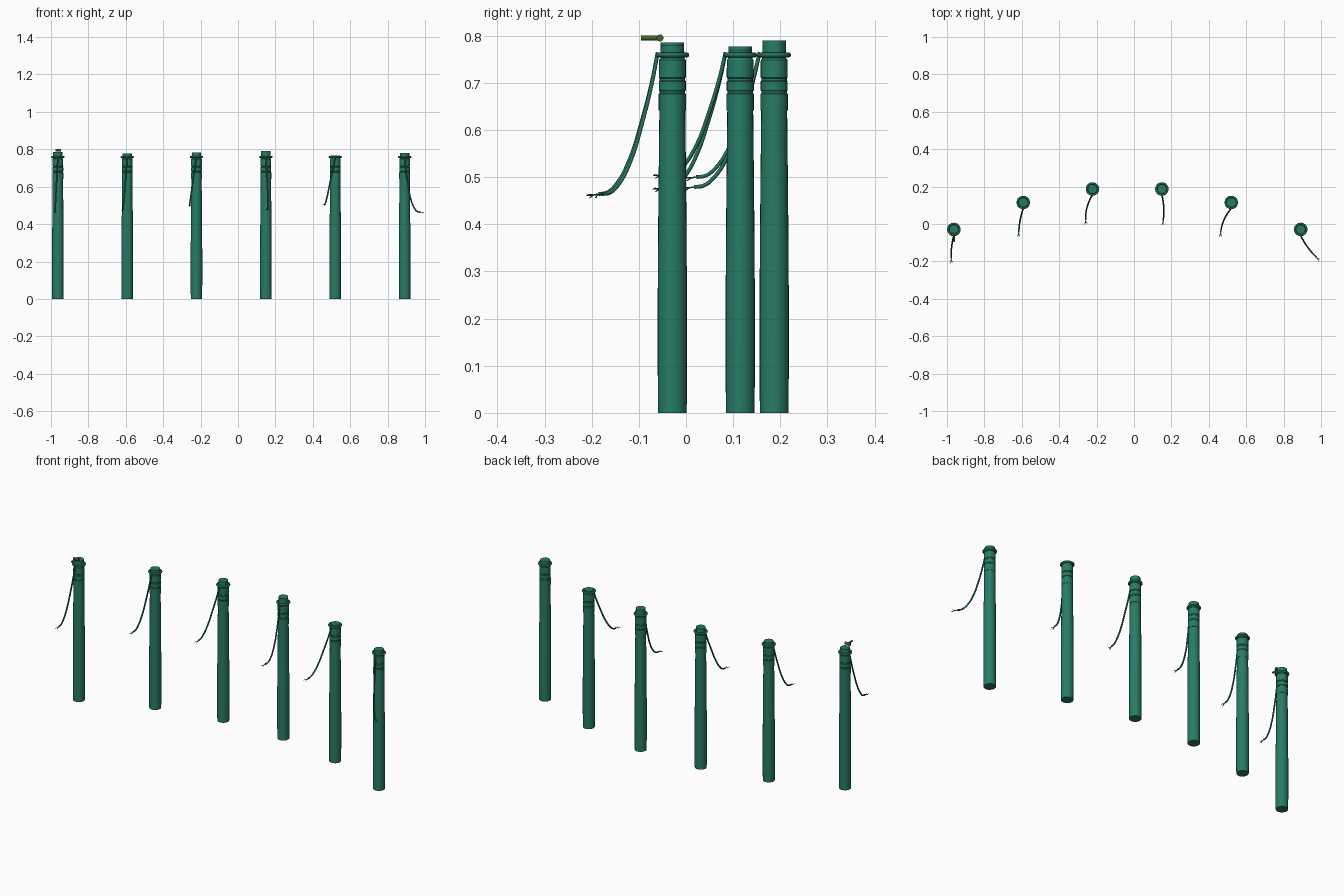
import bpy, math
from mathutils import Vector

if "Cube" in bpy.data.objects:
    bpy.data.objects.remove(bpy.data.objects["Cube"])


def material(name, col):
    m = bpy.data.materials.new(name)
    m.diffuse_color = (*col, 1)
    m.use_nodes = True
    m.node_tree.nodes["Principled BSDF"].inputs["Base Color"].default_value = m.diffuse_color
    return m


GREEN = material("green_wood", (0.02, 0.20, 0.13))
ROPE = material("rope_green", (0.02, 0.17, 0.10))
BRONZE = material("dark_olive", (0.06, 0.13, 0.02))


def finish(ob, name, mat, angle=35):
    ob.name = name
    ob.data.materials.append(mat)
    bpy.ops.object.select_all(action='DESELECT')
    ob.select_set(True)
    bpy.context.view_layer.objects.active = ob
    bpy.ops.object.shade_smooth_by_angle(angle=math.radians(angle))


def lathe(name, profile, loc, mat, n=24):
    # closed solid of revolution from (radius, height) pairs
    verts, faces = [], []
    for r, z in profile:
        for i in range(n):
            a = 2 * math.pi * i / n
            verts.append((r * math.cos(a), r * math.sin(a), z))
    for k in range(len(profile) - 1):
        for i in range(n):
            j = (i + 1) % n
            faces.append((k * n + i, k * n + j, (k + 1) * n + j, (k + 1) * n + i))
    faces.append(tuple(reversed(range(n))))
    faces.append(tuple(range((len(profile) - 1) * n, len(profile) * n)))
    me = bpy.data.meshes.new(name)
    me.from_pydata(verts, [], faces)
    ob = bpy.data.objects.new(name, me)
    bpy.context.collection.objects.link(ob)
    ob.location = loc
    finish(ob, name, mat)


def tube(name, pts, radius, mat, tips=()):
    # smooth rope curve, plus thin straight-ish strands
    cu = bpy.data.curves.new(name, 'CURVE')
    cu.dimensions = '3D'
    cu.bevel_depth = radius
    cu.bevel_resolution = 2
    cu.resolution_u = 5
    cu.use_fill_caps = True
    for path, scale in [(pts, 1.0)] + [(t, 0.3) for t in tips]:
        sp = cu.splines.new('BEZIER')
        sp.bezier_points.add(len(path) - 1)
        for bp, p in zip(sp.bezier_points, path):
            bp.co = p
            bp.radius = scale
            bp.handle_left_type = bp.handle_right_type = 'AUTO'
    ob = bpy.data.objects.new(name, cu)
    bpy.context.collection.objects.link(ob)
    cu.materials.append(mat)


# x, y, cap height, then rope: mid x offset, end x offset, end y, end z
POSTS = [
    (-0.963, -0.029, 0.785, -0.012, -0.014, -0.185, 0.464),
    (-0.592, 0.115, 0.777, -0.017, -0.024, -0.045, 0.477),
    (-0.222, 0.187, 0.784, -0.029, -0.036, 0.022, 0.500),
    (0.149, 0.187, 0.790, 0.010, 0.007, 0.018, 0.479),
    (0.520, 0.115, 0.768, -0.040, -0.056, -0.045, 0.505),
    (0.891, -0.029, 0.779, 0.034, 0.084, -0.178, 0.464),
]
# sag of each rope as (horizontal fraction, drop fraction)
SAG = [(0, 0), (0.10, 0.21), (0.28, 0.50), (0.48, 0.76), (0.70, 0.93), (0.86, 0.99), (1, 1)]

for n, (x, y, top, mx, ex, ey, ez) in enumerate(POSTS, 1):
    # tapered post with banded head and cap
    lathe(f"post_{n}", [
        (0.0305, 0), (0.0310, 0.10), (0.0310, 0.25), (0.0300, 0.40), (0.0285, 0.55), (0.0275, 0.641),
        (0.0290, 0.641), (0.0290, 0.676), (0.0270, 0.678), (0.0270, 0.682), (0.0287, 0.684),
        (0.0287, 0.703), (0.0268, 0.705), (0.0268, 0.709), (0.0287, 0.711), (0.0285, 0.748),
        (0.0255, 0.752), (0.0250, top)], (x, y, 0), GREEN)

    # rope ring around the neck
    bpy.ops.mesh.primitive_torus_add(major_radius=0.0305, minor_radius=0.0055, major_segments=32,
                                     minor_segments=8, location=(x, y, 0.759))
    finish(bpy.context.object, f"rope_ring_{n}", ROPE, 60)

    # hanging rope with frayed end
    sy, sz = y - 0.031, 0.764
    pts = []
    for h, d in SAG:
        # sideways drift passes through the middle offset
        side = ex * h + (mx - ex / 2) * 4 * h * (1 - h)
        pts.append(Vector((x + side, sy + (ey - sy) * h, sz + (ez - sz) * d)))
    end = pts[-1]
    out = (end - pts[-2]).normalized()
    perp = Vector((-out.y, out.x, 0)).normalized()
    tips = []
    for s, up, ln in ((-0.007, 0.002, 0.026), (0.001, -0.005, 0.020), (0.007, 0.003, 0.022)):
        tips.append([end - out * 0.003,
                     end + out * ln * 0.5 + perp * s * 0.4,
                     end + out * ln + perp * s + Vector((0, 0, up))])
    tube(f"hanging_rope_{n}", pts, 0.0042, ROPE, tips)

# small peg with cross head resting on the first post
px, pz = -0.961, 0.795
bpy.ops.mesh.primitive_cylinder_add(vertices=12, radius=0.005, depth=0.042,
                                    location=(px, -0.074, pz), rotation=(math.pi / 2, 0, 0))
finish(bpy.context.object, "peg_shaft", BRONZE)
bpy.ops.mesh.primitive_cylinder_add(vertices=12, radius=0.0075, depth=0.032,
                                    location=(px, -0.055, pz), rotation=(0, math.pi / 2, 0))
finish(bpy.context.object, "peg_head", BRONZE)
